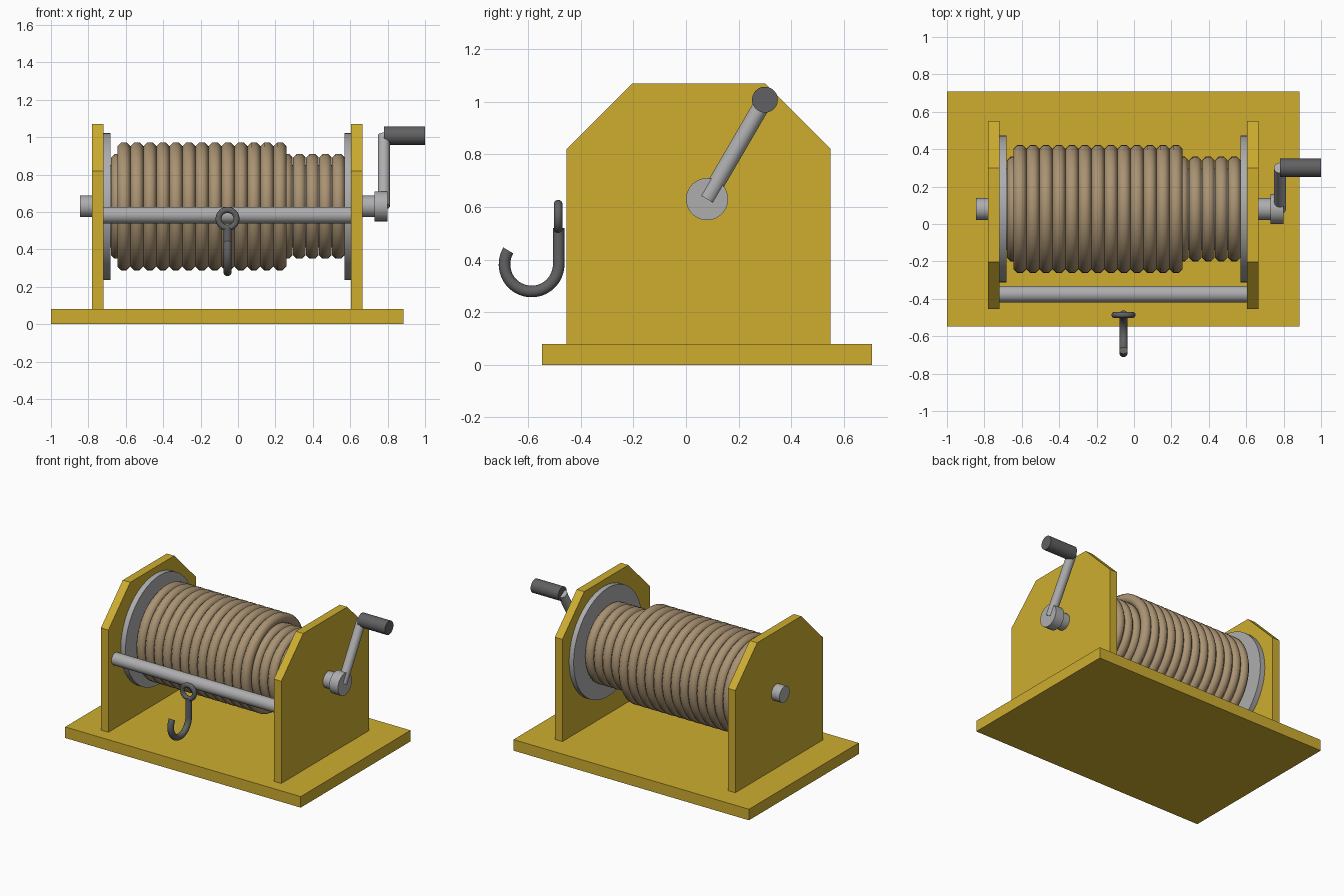
import bpy, bmesh
from math import radians, cos, sin, pi
from mathutils import Vector

if "Cube" in bpy.data.objects:
    bpy.data.objects.remove(bpy.data.objects["Cube"])


def material(name, rgb):
    m = bpy.data.materials.new(name)
    m.diffuse_color = (*rgb, 1)
    m.use_nodes = True
    m.node_tree.nodes["Principled BSDF"].inputs["Base Color"].default_value = m.diffuse_color
    return m


YELLOW = material("yellow_paint", (0.62, 0.42, 0.03))
ROPE = material("rope", (0.40, 0.29, 0.17))
STEEL = material("steel", (0.42, 0.42, 0.43))
DARK = material("dark_steel", (0.12, 0.12, 0.125))
AY, AZ = 0.08, 0.63          # drum axis


def finish(name, bm, mat, smooth=True):
    bmesh.ops.recalc_face_normals(bm, faces=bm.faces)
    me = bpy.data.meshes.new(name)
    bm.to_mesh(me)
    bm.free()
    ob = bpy.data.objects.new(name, me)
    bpy.context.collection.objects.link(ob)
    me.materials.append(mat)
    if smooth:
        bpy.ops.object.select_all(action='DESELECT')
        bpy.context.view_layer.objects.active = ob
        ob.select_set(True)
        bpy.ops.object.shade_smooth_by_angle(angle=radians(50))
    return ob


def prism(name, yz, x0, x1, mat):
    bm = bmesh.new()
    f = bm.faces.new([bm.verts.new((x0, y, z)) for y, z in yz])
    ext = bmesh.ops.extrude_face_region(bm, geom=[f])["geom"]
    bmesh.ops.translate(bm, vec=(x1 - x0, 0, 0),
                        verts=[v for v in ext if isinstance(v, bmesh.types.BMVert)])
    return finish(name, bm, mat, False)


def rod(name, a, b, r, mat, n=48):
    a, b = Vector(a), Vector(b)
    bm = bmesh.new()
    bmesh.ops.create_cone(bm, cap_ends=True, segments=n, radius1=r, radius2=r,
                          depth=(b - a).length)
    bm.transform((b - a).to_track_quat('Z', 'Y').to_matrix().to_4x4())
    bmesh.ops.translate(bm, vec=(a + b) / 2, verts=bm.verts)
    return finish(name, bm, mat)


def axle_rod(name, x0, x1, r, mat, y=AY, z=AZ):
    return rod(name, (x0, y, z), (x1, y, z), r, mat)


def bridge(bm, r0, r1):
    for k in range(len(r0)):
        j = (k + 1) % len(r0)
        bm.faces.new((r0[k], r0[j], r1[j], r1[k]))


def rings(name, centres, axis, major, minor, mat, seg=48, sides=8):
    """Row of tori; axis is 'X' or 'Y'. centres are torus centre points."""
    bm = bmesh.new()
    for c in centres:
        loops = []
        for i in range(seg):
            t = 2 * pi * i / seg
            loop = []
            for k in range(sides):
                p = 2 * pi * (k + 0.5) / sides
                rad, off = major + minor * cos(p), minor * sin(p)
                u, w = rad * cos(t), rad * sin(t)
                v = (off, u, w) if axis == 'X' else (u, off, w)
                loop.append(bm.verts.new(Vector(c) + Vector(v)))
            loops.append(loop)
        for i in range(seg):
            bridge(bm, loops[i], loops[(i + 1) % seg])
    return finish(name, bm, mat)


# base and side plates
prism("base_plate", [(-.548, 0), (.708, 0), (.708, .08), (-.548, .08)], -1, .886, YELLOW)
outline = [(-.454, .08), (.55, .08), (.55, .82), (.30, 1.07), (-.204, 1.07), (-.454, .82)]
prism("left_side_plate", outline, -.78, -.72, YELLOW)
prism("right_side_plate", outline, .605, .665, YELLOW)

# drum, flanges and axle
axle_rod("drum_core", -.69, .58, .22, STEEL)
axle_rod("left_flange", -.72, -.682, .393, STEEL)
axle_rod("right_flange", .569, .605, .393, STEEL)
axle_rod("axle", -.845, .74, .058, STEEL)

# two layers of wound rope
PITCH = 0.0695
rings("rope_inner_layer", [(-.645 + i * PITCH, AY, AZ) for i in range(18)],
      'X', .246, .037, ROPE)
rings("rope_outer_layer", [(-.61 + i * PITCH, AY, AZ) for i in range(13)],
      'X', .308, .037, ROPE)

# crank
axle_rod("crank_hub", .73, .80, .08, STEEL)
rod("crank_arm", (.78, .08, .63), (.78, .30, 1.008), .032, STEEL, 32)
axle_rod("crank_handle", .78, 1.0, .049, DARK, .30, 1.008)

# front guide bar
axle_rod("guide_bar", -.72, .605, .044, STEEL, -.375, .583)

# hook: eye, then shank and bend swept along one path
HX = -.056
rings("hook_eye", [(HX, -.486, .563)], 'Y', .048, .0165, DARK, 40, 12)
cy, cz, R, r = -.587, .382, .103, .022
frames = [((cy + R, .52), (1, 0))]
for i in range(33):
    a = -radians(211) * i / 32
    frames.append(((cy + R * cos(a), cz + R * sin(a)), (cos(a), sin(a))))
bm = bmesh.new()
loops = []
for (y, z), (ny, nz) in frames:
    loops.append([bm.verts.new((HX + r * sin(2 * pi * k / 16),
                                y + ny * r * cos(2 * pi * k / 16),
                                z + nz * r * cos(2 * pi * k / 16))) for k in range(16)])
for l0, l1 in zip(loops, loops[1:]):
    bridge(bm, l0, l1)
bm.faces.new(loops[0])
bm.faces.new(loops[-1])
finish("hook", bm, DARK)
